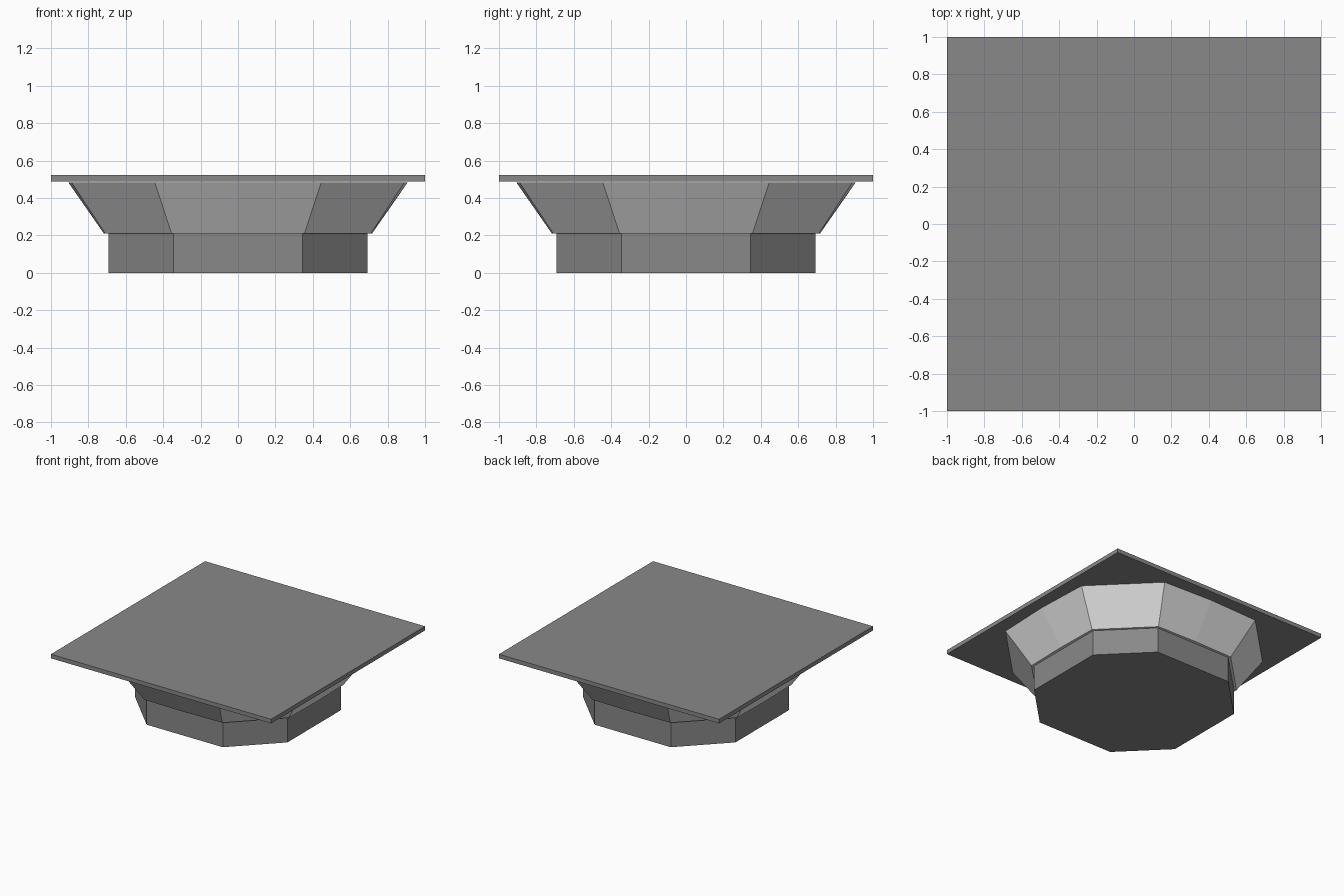
import bpy
import bmesh

if "Cube" in bpy.data.objects:
    bpy.data.objects.remove(bpy.data.objects["Cube"])


def material(name, value):
    m = bpy.data.materials.new(name)
    m.diffuse_color = (value, value, value, 1)
    m.use_nodes = True
    m.node_tree.nodes["Principled BSDF"].inputs["Base Color"].default_value = m.diffuse_color
    return m


dark = material("dark grey", 0.25)
light = material("light grey", 0.8)


def ring(corner):
    """Repeat one quarter of an outline around z by 90 degree turns."""
    pts = []
    quarter = list(corner)
    for _ in range(4):
        pts += quarter
        quarter = [(-y, x) for x, y in quarter]
    return pts


def frustum(name, lower, upper, z0, z1, mat):
    """Closed solid between two outlines of equal point count."""
    bm = bmesh.new()
    a = [bm.verts.new((x, y, z0)) for x, y in lower]
    b = [bm.verts.new((x, y, z1)) for x, y in upper]
    n = len(a)
    for i in range(n):
        j = (i + 1) % n
        bm.faces.new((a[i], a[j], b[j], b[i]))
    bm.faces.new(a[::-1])
    bm.faces.new(b)
    bmesh.ops.recalc_face_normals(bm, faces=bm.faces)
    mesh = bpy.data.meshes.new(name)
    bm.to_mesh(mesh)
    bm.free()
    mesh.materials.append(mat)
    obj = bpy.data.objects.new(name, mesh)
    bpy.context.collection.objects.link(obj)


# Chamfered square foot
foot = ring([(0.692, 0.346), (0.346, 0.692)])
frustum("foot", foot, foot, 0, 0.21, dark)

# Flared collar, slightly bowed sides with a narrow seam strip in the middle
seam = 0.007
low = ring([(0.717, seam), (0.71, 0.355), (0.355, 0.71), (seam, 0.717)])
high = ring([(0.907, seam), (0.89, 0.445), (0.445, 0.89), (seam, 0.907)])
frustum("flared_collar", low, high, 0.21, 0.483, light)

# Thin square top slab
slab = ring([(1, 1)])
frustum("top_slab", slab, slab, 0.488, 0.522, dark)
